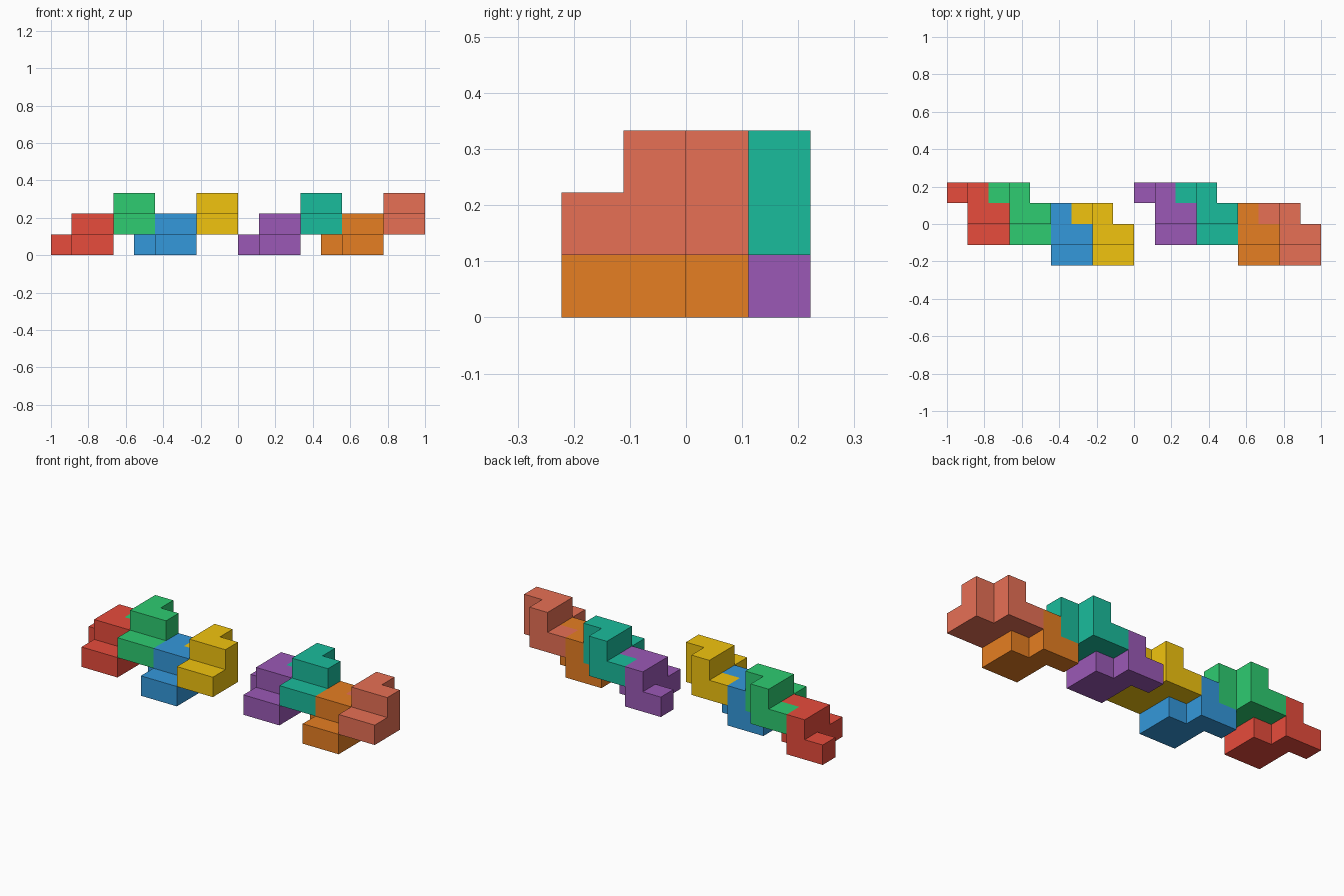
import bpy, bmesh
from mathutils import Color, Vector

if "Cube" in bpy.data.objects:
    bpy.data.objects.remove(bpy.data.objects["Cube"])

U = 1 / 9  # edge of one unit cube

# Cells of the repeating stepped block: six below, three on top
LOWER = [(0, 2), (1, 2), (1, 1), (2, 1), (1, 0), (2, 0)]
UPPER = [(1, 2), (1, 1), (2, 1)]
CELLS = [(x, y, 0) for x, y in LOWER] + [(x, y, 1) for x, y in UPPER]


def block(name, offset, rgb):
    """Merge the cells into one closed solid with clean flat faces."""
    bm = bmesh.new()
    for cell in CELLS:
        centre = Vector(cell) + Vector((0.5, 0.5, 0.5))
        for axis in range(3):
            for sign in (-1, 1):
                step = [0, 0, 0]
                step[axis] = sign
                if tuple(c + s for c, s in zip(cell, step)) in CELLS:
                    continue  # hidden between two cells
                n = Vector(step)
                a = Vector((0, 0, 0))
                a[(axis + 1) % 3] = 0.5
                b = n.cross(a)
                mid = centre + n * 0.5
                corners = (mid - a - b, mid + a - b, mid + a + b, mid - a + b)
                bm.faces.new([bm.verts.new(p * U) for p in corners])
    bmesh.ops.remove_doubles(bm, verts=bm.verts, dist=1e-4)
    bmesh.ops.dissolve_limit(bm, angle_limit=0.01, verts=bm.verts, edges=bm.edges)
    bmesh.ops.recalc_face_normals(bm, faces=bm.faces)
    mesh = bpy.data.meshes.new(name)
    bm.to_mesh(mesh)
    bm.free()
    mat = bpy.data.materials.new(name + "_paint")
    linear = Color([c / 255 for c in rgb]).from_srgb_to_scene_linear()
    mat.diffuse_color = (*linear, 1)
    mat.use_nodes = True
    mat.node_tree.nodes["Principled BSDF"].inputs["Base Color"].default_value = mat.diffuse_color
    mesh.materials.append(mat)
    obj = bpy.data.objects.new(name, mesh)
    obj.location = Vector(offset) * U
    bpy.context.collection.objects.link(obj)


# Two groups of four interlocking blocks, each pair stepping right and forward
COLOURS = [
    ("red", (231, 76, 60)), ("green", (46, 204, 113)),
    ("blue", (52, 152, 219)), ("yellow", (241, 196, 15)),
    ("purple", (155, 89, 182)), ("teal", (26, 188, 156)),
    ("orange", (230, 126, 34)), ("salmon", (231, 112, 85)),
]
for i, (colour, rgb) in enumerate(COLOURS):
    group, k = divmod(i, 4)
    block(colour + "_block", (-9 + 9 * group + 2 * k, -1 - k // 2, k % 2), rgb)
